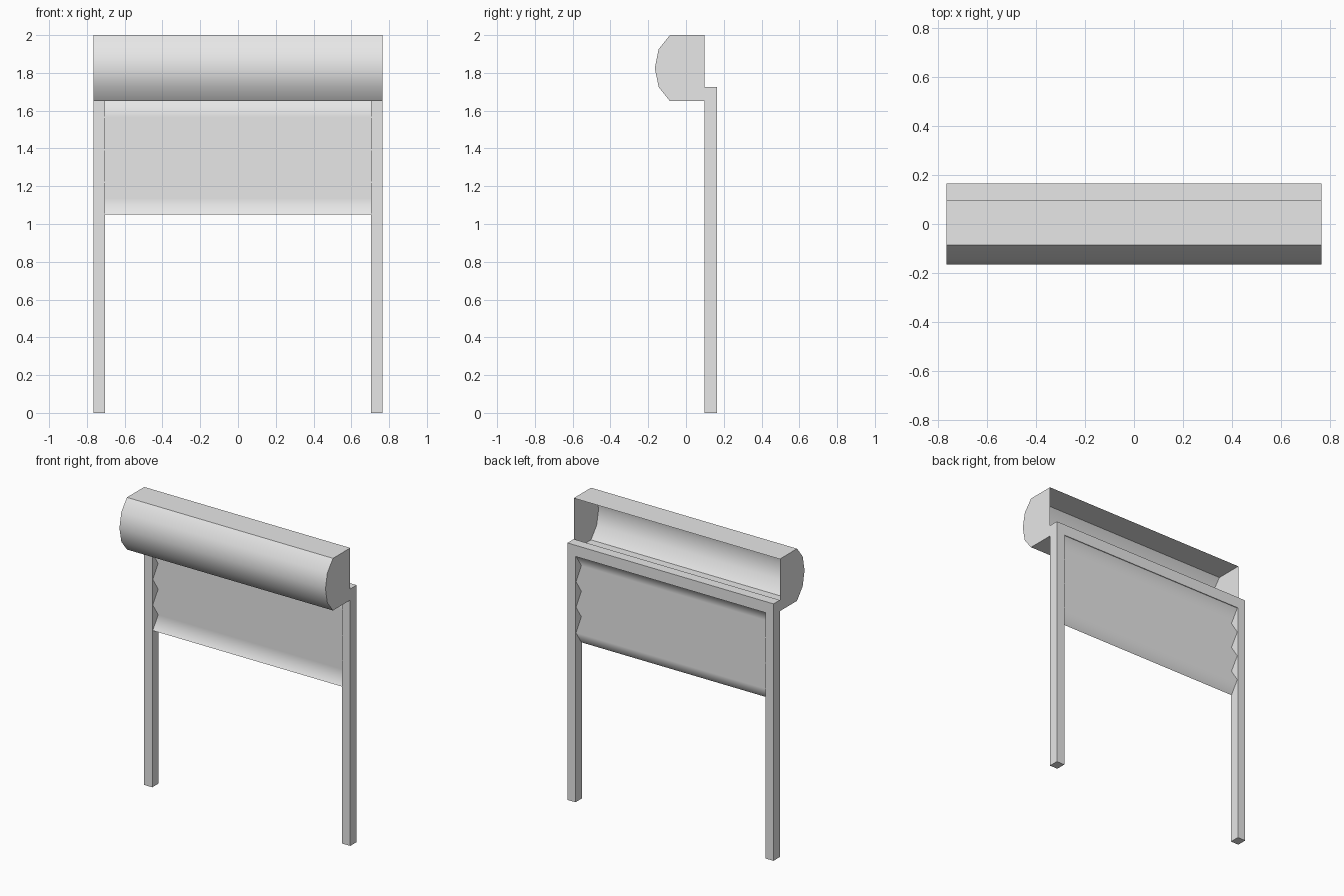
import bpy

if "Cube" in bpy.data.objects:
    bpy.data.objects.remove(bpy.data.objects["Cube"])

W = 0.765            # half width of the whole shutter
INNER = 0.705        # half width of the opening
Y0, Y1 = 0.098, 0.165  # front and back of the frame

grey = bpy.data.materials.new("light grey")
grey.diffuse_color = (0.8, 0.8, 0.8, 1)
grey.use_nodes = True
grey.node_tree.nodes["Principled BSDF"].inputs["Base Color"].default_value = grey.diffuse_color


def make(name, verts, faces, smooth=()):
    mesh = bpy.data.meshes.new(name)
    mesh.from_pydata(verts, [], faces)
    mesh.materials.append(grey)
    for i in smooth:
        mesh.polygons[i].use_smooth = True
    obj = bpy.data.objects.new(name, mesh)
    bpy.context.collection.objects.link(obj)
    return obj


def strip(profile, half):
    """Sweep an open (y, z) profile along x."""
    n = len(profile)
    verts = [(x, y, z) for x in (-half, half) for y, z in profile]
    faces = [(i, i + 1, n + i + 1, n + i) for i in range(n - 1)]
    return verts, faces


# door frame: two posts and a lintel in one piece
outline = [(-W, 0), (-INNER, 0), (-INNER, 1.65), (INNER, 1.65),
           (INNER, 0), (W, 0), (W, 1.725), (-W, 1.725)]
n = len(outline)
verts = [(x, y, z) for y in (Y0, Y1) for x, z in outline]
faces = [tuple(range(n)), tuple(reversed(range(n, 2 * n)))]
faces += [(i, n + i, n + (i + 1) % n, (i + 1) % n) for i in range(n)]
make("door_frame", verts, faces)

# roller housing: thin shell with closed ends, open at the back
shell = [(Y0, 2.0), (-0.085, 2.0), (-0.145, 1.925), (-0.165, 1.825),
         (-0.145, 1.725), (-0.085, 1.65), (Y0, 1.65)]
n = len(shell)
verts, faces = strip(shell, W)
faces += [tuple(reversed(range(n))), tuple(range(n, 2 * n))]
housing = make("roller_housing", verts, faces, smooth=range(1, 5))
# keep the top, floor and end edges crisp
for e in housing.data.edges:
    a, b = e.vertices
    if a // n == b // n or a % n in (1, 5):
        e.use_edge_sharp = True

# shutter curtain: softly shaded zigzag slats
SLATS = 7
zigzag = [(Y1 - 0.005 if i % 2 == 0 else Y0 + 0.005, 1.65 - 0.6 * i / SLATS)
          for i in range(SLATS + 1)]
verts, faces = strip(zigzag, INNER)
make("shutter_curtain", verts, faces, smooth=range(SLATS))
